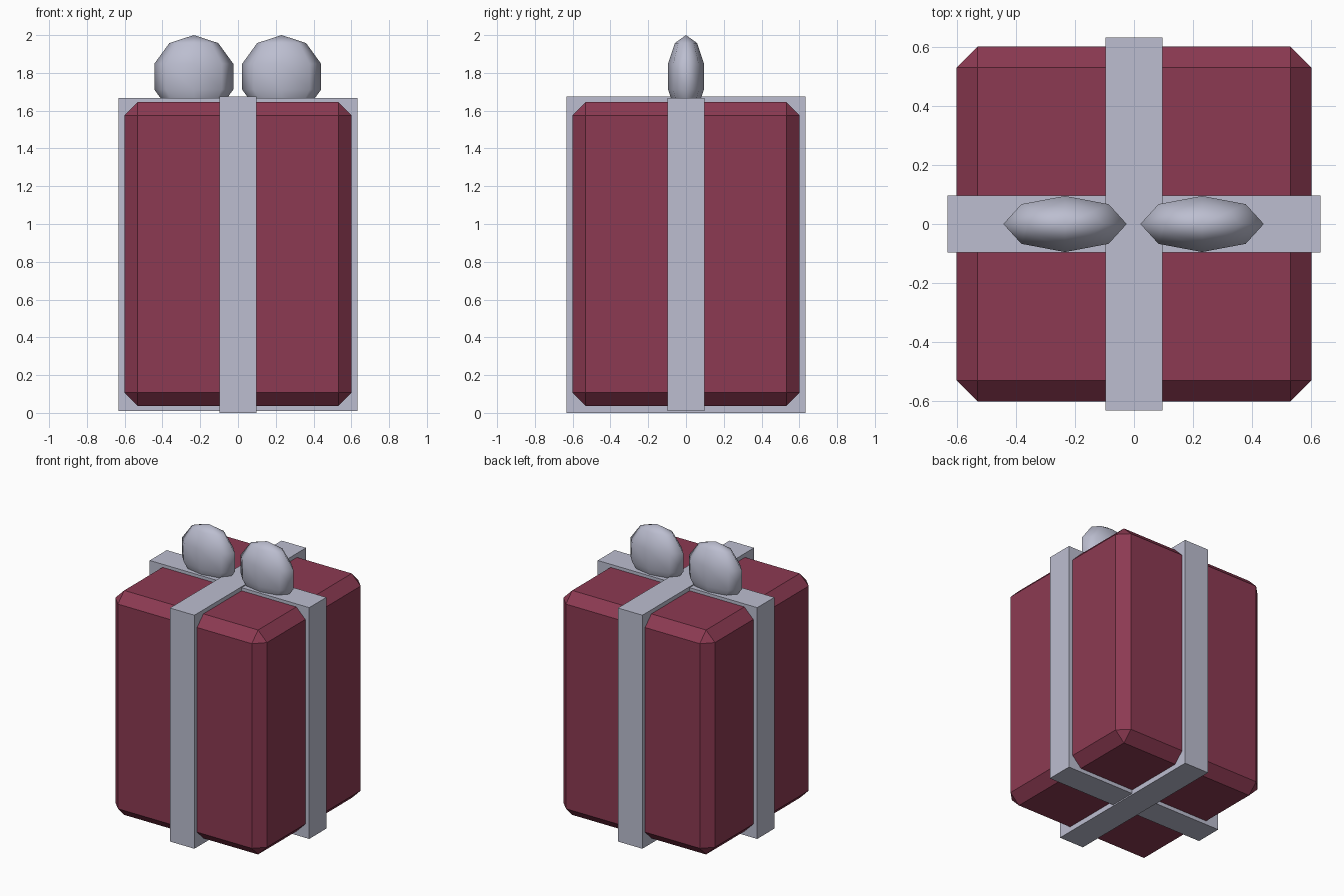
import bpy
import bmesh
from mathutils import Matrix

if "Cube" in bpy.data.objects:
    bpy.data.objects.remove(bpy.data.objects["Cube"])


def material(name, color):
    mat = bpy.data.materials.new(name)
    mat.diffuse_color = (*color, 1.0)
    mat.use_nodes = True
    mat.node_tree.nodes["Principled BSDF"].inputs["Base Color"].default_value = mat.diffuse_color
    return mat


red = material("wine red paper", (0.262, 0.042, 0.084))
silver = material("silver ribbon", (0.503, 0.515, 0.631))


def add_object(name, bm, mat):
    mesh = bpy.data.meshes.new(name)
    bm.to_mesh(mesh)
    bm.free()
    mesh.materials.append(mat)
    obj = bpy.data.objects.new(name, mesh)
    bpy.context.collection.objects.link(obj)
    return obj


def box(name, half_x, half_y, z0, z1, mat, bevel=0.0):
    bm = bmesh.new()
    bmesh.ops.create_cube(bm, size=1.0)
    bmesh.ops.scale(bm, vec=(2 * half_x, 2 * half_y, z1 - z0), verts=bm.verts)
    bmesh.ops.translate(bm, vec=(0, 0, (z0 + z1) / 2), verts=bm.verts)
    if bevel:
        bmesh.ops.bevel(bm, geom=bm.edges[:], offset=bevel, segments=1,
                        affect='EDGES', offset_type='OFFSET', profile=0.5)
    return add_object(name, bm, mat)


# Gift box with chamfered edges
chamfer = 0.071
gift = box("gift_box", 0.602, 0.602, 0.036, 1.646, red)
bevel = gift.modifiers.new("chamfer", 'BEVEL')
bevel.width = chamfer
bevel.segments = 1
bevel.limit_method = 'NONE'

# Two crossing ribbon bands wrapped around the box
box("ribbon_front_to_back", 0.097, 0.633, 0.0, 1.675, silver)
box("ribbon_side_to_side", 0.633, 0.097, 0.009, 1.668, silver)

# Bow loops: flattened low-sided spheres, smooth shaded
for name, x in (("bow_loop_left", -0.234), ("bow_loop_right", 0.231)):
    bm = bmesh.new()
    bmesh.ops.create_uvsphere(bm, u_segments=8, v_segments=5, radius=1.0)
    bmesh.ops.transform(bm, verts=bm.verts,
                        matrix=Matrix.Translation((x, 0, 1.78))
                        @ Matrix.Diagonal((0.22, 0.1, 0.22, 1)))
    for face in bm.faces:
        face.smooth = True
    add_object(name, bm, silver)
